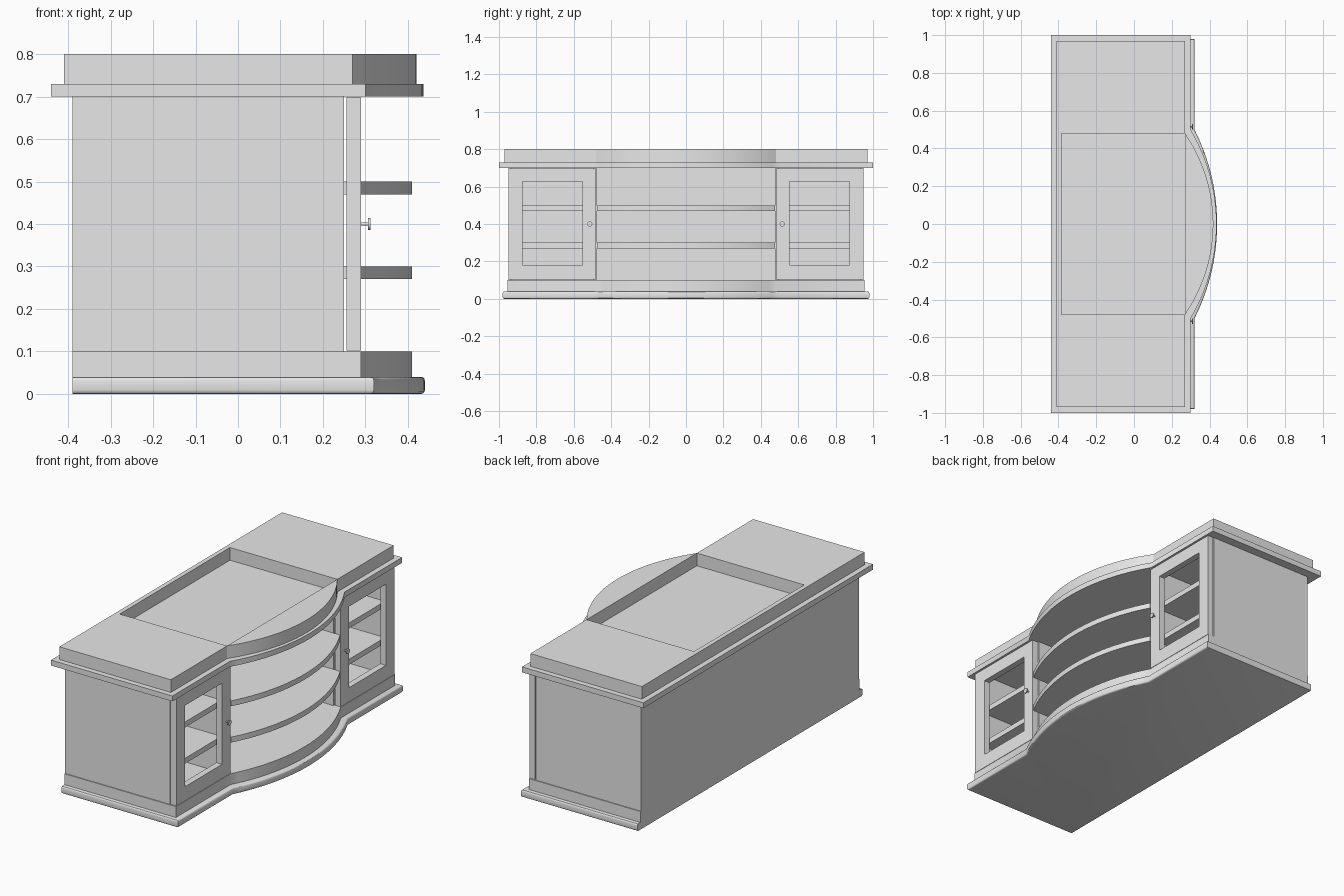
import bpy
import bmesh
import math

cube = bpy.data.objects.get("Cube")
if cube:
    bpy.data.objects.remove(cube, do_unlink=True)

grey = bpy.data.materials.new("plain grey")
grey.use_nodes = True
grey.diffuse_color = (0.8, 0.8, 0.8, 1)
grey.node_tree.nodes["Principled BSDF"].inputs["Base Color"].default_value = (0.8, 0.8, 0.8, 1)

BACK = -0.39      # rear of the cabinet
FLOOR = 0.1       # top of the plinth
CEILING = 0.7     # underside of the cornice
SHELVES = (0.27, 0.47)


def finish(name, bm, smooth=False):
    bmesh.ops.recalc_face_normals(bm, faces=bm.faces)
    mesh = bpy.data.meshes.new(name)
    bm.to_mesh(mesh)
    bm.free()
    mesh.materials.append(grey)
    obj = bpy.data.objects.new(name, mesh)
    bpy.context.collection.objects.link(obj)
    if smooth:
        bpy.ops.object.select_all(action="DESELECT")
        obj.select_set(True)
        bpy.context.view_layer.objects.active = obj
        bpy.ops.object.shade_smooth_by_angle(angle=math.radians(30))
    return obj


def prism(outline, z0, z1):
    bm = bmesh.new()
    face = bm.faces.new([bm.verts.new((x, y, z0)) for x, y in outline])
    top = bmesh.ops.extrude_face_region(bm, geom=[face])["geom"]
    for v in top:
        if isinstance(v, bmesh.types.BMVert):
            v.co.z = z1
    return bm


def box(name, x0, x1, y0, y1, z0, z1):
    return finish(name, prism([(x0, y0), (x1, y0), (x1, y1), (x0, y1)], z0, z1))


def bow(x_front, x_tip, half, steps=24):
    """Circular arc from (x_front, -half) through (x_tip, 0) to (x_front, half)."""
    rise = x_tip - x_front
    radius = (half ** 2 + rise ** 2) / (2 * rise)
    sweep = math.asin(half / radius)
    angles = [sweep * (2 * i / steps - 1) for i in range(steps + 1)]
    return [(x_tip - radius + radius * math.cos(a), radius * math.sin(a)) for a in angles]


def bowed(x_back, x_front, x_tip, half, bow_half, z0, z1):
    arc = bow(x_front, x_tip, bow_half)
    ends = [(x_back, half), (x_back, -half)]
    if half > bow_half:
        arc = [(x_front, -half)] + arc + [(x_front, half)]
    return prism(arc + ends, z0, z1)


# Rounded foot moulding, square at the rear
bm = bowed(BACK, 0.32, 0.44, 0.98, 0.5, 0, 0.04)
rims = [e for e in bm.edges
        if abs(e.verts[0].co.z - e.verts[1].co.z) < 0.001
        and max(v.co.x for v in e.verts) > BACK + 0.01]
bmesh.ops.bevel(bm, geom=rims, offset=0.009, segments=3, profile=0.5, affect="EDGES")
finish("foot_moulding", bm, True)

# Plinth and overhanging cornice
finish("plinth", bowed(BACK, 0.29, 0.41, 0.955, 0.48, 0.04, FLOOR), True)
finish("cornice", bowed(-0.44, 0.30, 0.437, 1.0, 0.5, CEILING, 0.73), True)

# Raised top around a sunken tray, closed by a bowed front piece
tray = 0.48
finish("top_surround", prism([
    (-0.41, -0.97), (0.27, -0.97), (0.27, -tray), (-0.385, -tray),
    (-0.385, tray), (0.27, tray), (0.27, 0.97), (-0.41, 0.97)], 0.73, 0.8))
finish("top_bow", prism(bow(0.27, 0.42, tray), 0.73, 0.8), True)

# Carcass
box("back_panel", BACK, -0.37, -0.95, 0.95, FLOOR, CEILING)
for z in SHELVES:
    finish("bowed_shelf", bowed(-0.37, 0.29, 0.41, 0.475, 0.475, z, z + 0.03), True)


def side_box(name, side, x0, x1, y0, y1, z0, z1):
    low, high = sorted((side * y0, side * y1))
    return box(name, x0, x1, low, high, z0, z1)


def door(name, side):
    """Framed door with an open window."""
    bm = bmesh.new()
    loops = []
    for y0, y1, z0, z1 in ((0.48, 0.95, 0.102, 0.698), (0.553, 0.875, 0.18, 0.627)):
        for x in (0.255, 0.29):
            loops.append([bm.verts.new((x, side * y, z))
                          for y, z in ((y0, z0), (y1, z0), (y1, z1), (y0, z1))])
    outer_back, outer_front, inner_back, inner_front = loops
    for a, b in ((outer_back, outer_front), (outer_front, inner_front),
                 (inner_front, inner_back), (inner_back, outer_back)):
        for i in range(4):
            j = (i + 1) % 4
            bm.faces.new((a[i], a[j], b[j], b[i]))
    finish(name, bm)


def knob(name, side):
    """Stem and flat disc pointing forward."""
    bm = bmesh.new()
    for x0, x1, r in ((0.285, 0.308, 0.004), (0.306, 0.312, 0.014)):
        made = bmesh.ops.create_cone(bm, cap_ends=True, segments=20,
                                     radius1=r, radius2=r, depth=x1 - x0)["verts"]
        for v in made:
            x, y, z = v.co
            v.co = ((x0 + x1) / 2 + z, side * 0.515 + y, 0.4 + x)
    finish(name, bm, True)


# End compartments
for side, label in ((1, "left"), (-1, "right")):
    side_box(label + "_end_panel", side, -0.37, 0.25, 0.93, 0.95, FLOOR, CEILING)
    side_box(label + "_partition", side, -0.37, 0.25, 0.475, 0.495, FLOOR, CEILING)
    for z in SHELVES:
        side_box(label + "_shelf", side, -0.37, 0.245, 0.495, 0.93, z, z + 0.03)
    door(label + "_door", side)
    knob(label + "_knob", side)
